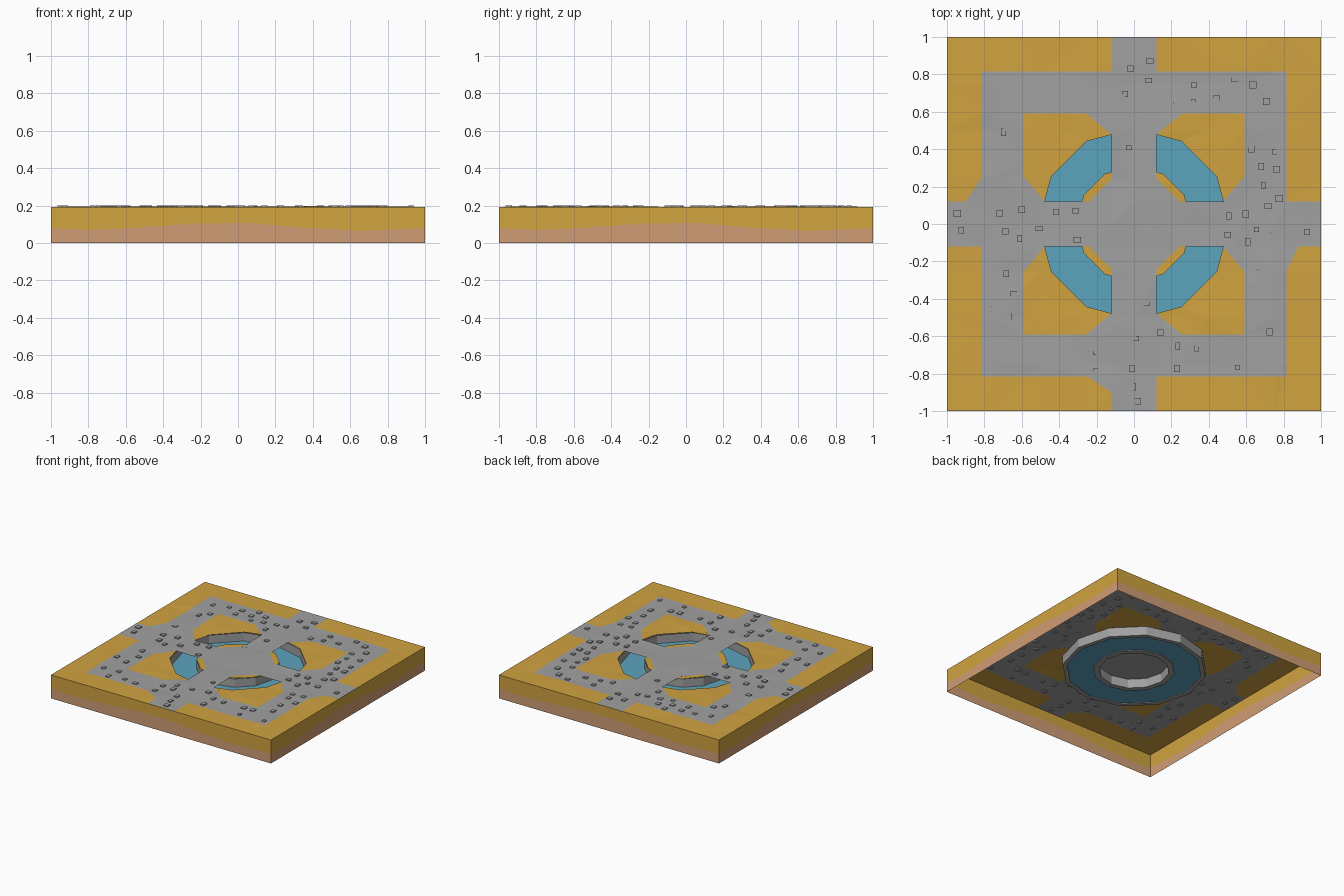
import bpy, bmesh, math, random
from mathutils import Vector, noise

if "Cube" in bpy.data.objects:
    bpy.data.objects.remove(bpy.data.objects["Cube"])

random.seed(4)
TOP = 0.193
WATER_Z = 0.12


def srgb(r, g, b):
    return tuple((c / 255 / 12.92) if c < 10 else ((c / 255 + 0.055) / 1.055) ** 2.4
                 for c in (r, g, b)) + (1.0,)


def material(name, *rgb):
    m = bpy.data.materials.new(name)
    m.diffuse_color = srgb(*rgb)
    m.use_nodes = True
    m.node_tree.nodes["Principled BSDF"].inputs["Base Color"].default_value = m.diffuse_color
    return m


GOLD = material("golden sand", 208, 163, 64)
TAN = material("tan earth", 208, 157, 117)
GREY = material("grey stone", 161, 161, 161)
BLUE = material("water blue", 92, 164, 190)


def finish(bm, name, *mats):
    me = bpy.data.meshes.new(name)
    bm.to_mesh(me)
    bm.free()
    ob = bpy.data.objects.new(name, me)
    for m in mats:
        me.materials.append(m)
    bpy.context.collection.objects.link(ob)
    return ob


def in_dodecagon(x, y, r):
    return max(x * math.cos(math.radians(15 + 30 * k)) + y * math.sin(math.radians(15 + 30 * k))
               for k in range(12)) < r * math.cos(math.radians(15))


def beyond(x, y, a, b):
    # True when the point lies on the left of line a -> b
    return (b[0] - a[0]) * (y - a[1]) - (b[1] - a[1]) * (x - a[0]) > 0


# chamfered path corners: three on the outer crossings
OUTER = [((-0.9, 0.12), (-0.815, 0.25)), ((-0.25, -0.815), (-0.12, -0.9)),
         ((0.815, -0.25), (0.88, -0.12))]


def region(x, y):
    ax, ay = abs(x), abs(y)
    if min(ax, ay) < 0.12:
        return "path"
    if max(ax, ay) < 0.59:
        if in_dodecagon(x, y, 0.265):
            return "path"
        if in_dodecagon(x, y, 0.31):
            return "sand"
        if in_dodecagon(x, y, 0.51):
            return "pond"
        lo, hi = min(ax, ay), max(ax, ay)
        return "sand" if beyond(hi, lo, (0.59, 0.255), (0.477, 0.12)) is False else "path"
    if max(ax, ay) < 0.815:
        return "path"
    for a, b in OUTER:
        mid = Vector(((a[0] + b[0]) / 2, (a[1] + b[1]) / 2))
        if (Vector((x, y)) - mid).length < 0.13 and beyond(x, y, a, b) == (beyond(0, 0, a, b)):
            return "path"
    return "sand"


# ground: flat sheet cut along the path and pond outlines
bm = bmesh.new()
bmesh.ops.create_grid(bm, x_segments=8, y_segments=8, size=1)


def cut(point, normal, lo=(-2, -2), hi=(2, 2)):
    faces = [f for f in bm.faces
             if lo[0] < f.calc_center_median().x < hi[0] and lo[1] < f.calc_center_median().y < hi[1]]
    geom = set(faces)
    for f in faces:
        geom.update(f.edges)
        geom.update(f.verts)
    bmesh.ops.bisect_plane(bm, geom=list(geom), dist=1e-5,
                           plane_co=(point[0], point[1], 0), plane_no=(normal[0], normal[1], 0))


for v in (-0.815, -0.59, -0.12, 0.12, 0.59, 0.815):
    cut((v, 0), (1, 0))
    cut((0, v), (0, 1))
for sx in (-1, 1):
    for sy in (-1, 1):
        lo = (min(0.12 * sx, 0.59 * sx), min(0.12 * sy, 0.59 * sy))
        hi = (max(0.12 * sx, 0.59 * sx), max(0.12 * sy, 0.59 * sy))
        for r in (0.265, 0.31, 0.51):
            for k in range(3):
                a = math.radians(15 + 30 * k)
                n = (sx * math.cos(a), sy * math.sin(a))
                d = r * math.cos(math.radians(15))
                cut((n[0] * d, n[1] * d), n, lo, hi)
        cut((0.59 * sx, 0.255 * sy), (0.135 * sx, -0.113 * sy), lo, hi)
        cut((0.255 * sx, 0.59 * sy), (-0.113 * sx, 0.135 * sy), lo, hi)
for a, b in OUTER:
    mx, my = (a[0] + b[0]) / 2, (a[1] + b[1]) / 2
    cut(a, (a[1] - b[1], b[0] - a[0]), (mx - 0.14, my - 0.14), (mx + 0.14, my + 0.14))

ponds = []
for f in bm.faces:
    c = f.calc_center_median()
    kind = region(c.x, c.y)
    f.material_index = 1 if kind == "path" else 0
    if kind == "pond":
        ponds.append(f)
bmesh.ops.delete(bm, geom=ponds, context='FACES')
# gentle unevenness, fading out at the tile border
for v in bm.verts:
    fade = min(1, (1 - max(abs(v.co.x), abs(v.co.y))) * 6)
    v.co.z = TOP + 0.007 * fade * noise.noise(Vector((v.co.x * 5, v.co.y * 5, 3.3)))
bmesh.ops.triangulate(bm, faces=bm.faces[:])
finish(bm, "ground", GOLD, GREY)

# side skirts: sand above a wavy line, earth below, open underneath
WAVE = [(-1, 0.08), (-0.8, 0.07), (-0.5, 0.085), (-0.25, 0.104), (0.05, 0.108),
        (0.35, 0.082), (0.65, 0.065), (1, 0.08)]
bm = bmesh.new()
for q in range(4):
    c, s = round(math.cos(q * math.pi / 2)), round(math.sin(q * math.pi / 2))
    cols = [[bm.verts.new((u * c + s, u * s - c, z)) for z in (0, w, TOP)] for u, w in WAVE]
    for p, n in zip(cols, cols[1:]):
        for i in range(2):
            f = bm.faces.new((p[i], n[i], n[i + 1], p[i + 1]))
            f.material_index = i
bmesh.ops.remove_doubles(bm, verts=bm.verts[:], dist=1e-4)
finish(bm, "tile_sides", TAN, GOLD)


# twelve-sided rings lofted through (radius, height) points
def ring(name, profile, mat):
    bm = bmesh.new()
    loops = [[bm.verts.new((r * math.cos(k * math.pi / 6), r * math.sin(k * math.pi / 6), z))
              for k in range(12)] for r, z in profile]
    for a, b in zip(loops, loops[1:]):
        for k in range(12):
            j = (k + 1) % 12
            bm.faces.new((a[k], a[j], b[j], b[k]))
    return finish(bm, name, mat)


LIP = TOP - 0.004
ring("outer_channel_wall", [(0.51, LIP), (0.51, WATER_Z - 0.006), (0.545, WATER_Z - 0.006),
                            (0.545, LIP)], GREY)
ring("inner_channel_wall", [(0.265, LIP), (0.265, WATER_Z - 0.006), (0.31, WATER_Z - 0.006),
                            (0.31, LIP)], GREY)
ring("water", [(0.51, WATER_Z), (0.31, WATER_Z)], BLUE)

# small paving stones scattered along the paths
bm = bmesh.new()
placed = []
while len(placed) < 85:
    p = Vector((random.uniform(-0.95, 0.95), random.uniform(-0.95, 0.95)))
    near = [region(p.x + dx, p.y + dy) for dx in (-0.03, 0.03) for dy in (-0.03, 0.03)]
    if p.length < 0.3 or any(k != "path" for k in near):
        continue
    if any((p - o).length < 0.07 for o in placed):
        continue
    placed.append(p)
    w, d = random.uniform(0.025, 0.04), random.uniform(0.025, 0.04)
    made = bmesh.ops.create_cube(bm, size=1)["verts"]
    for v in made:
        v.co = (p.x + v.co.x * w, p.y + v.co.y * d, 0.193 + v.co.z * 0.016)
finish(bm, "paving_stones", GREY)
